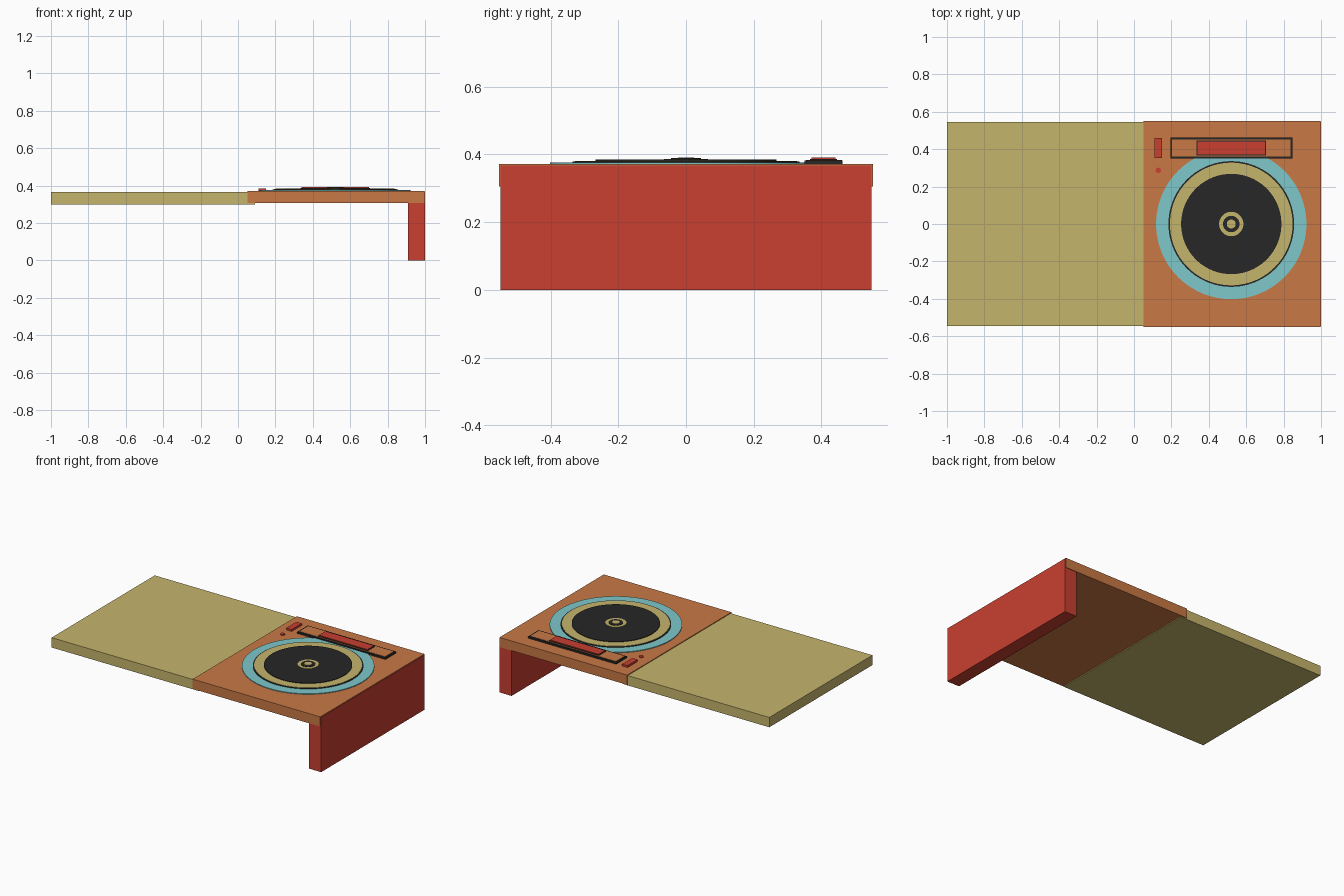
import bpy
import math

if "Cube" in bpy.data.objects:
    bpy.data.objects.remove(bpy.data.objects["Cube"])


def material(name, rgb):
    m = bpy.data.materials.new(name)
    m.diffuse_color = (*rgb, 1)
    m.use_nodes = True
    m.node_tree.nodes["Principled BSDF"].inputs["Base Color"].default_value = m.diffuse_color
    return m


TAN = material("tan", (0.56, 0.46, 0.15))
ORANGE = material("orange", (0.58, 0.19, 0.06))
RED = material("red", (0.58, 0.05, 0.03))
CYAN = material("cyan", (0.21, 0.58, 0.60))
DARK = material("dark", (0.02, 0.02, 0.02))


def finish(ob, name, mat):
    ob.name = name
    ob.data.materials.append(mat)
    return ob


def box(name, x, y, z, mat):
    loc = [(a + b) / 2 for a, b in (x, y, z)]
    bpy.ops.mesh.primitive_cube_add(size=1, location=loc)
    ob = bpy.context.object
    ob.scale = [b - a for a, b in (x, y, z)]
    bpy.ops.object.transform_apply(location=False, rotation=False, scale=True)
    return finish(ob, name, mat)


def disc(name, x, y, r, z0, z1, mat, sides=96):
    bpy.ops.mesh.primitive_cylinder_add(vertices=sides, radius=r, depth=z1 - z0,
                                        location=(x, y, (z0 + z1) / 2))
    ob = finish(bpy.context.object, name, mat)
    bpy.ops.object.shade_smooth_by_angle(angle=math.radians(30))
    return ob


# Table top, end panel and player deck
box("table_top", (-1, 0.09), (-0.546, 0.546), (0.30, 0.366), TAN)
box("end_panel", (0.91, 1), (-0.548, 0.548), (0, 0.367), RED)
box("player_deck", (0.05, 0.996), (-0.552, 0.552), (0.306, 0.371), ORANGE)

# Stacked turntable discs: name, radius, top height, material
layers = [
    ("platter_rim", 0.402, 0.376, CYAN),
    ("platter_groove", 0.336, 0.379, DARK),
    ("platter_mat", 0.328, 0.381, TAN),
    ("record", 0.268, 0.385, DARK),
    ("record_label", 0.065, 0.387, TAN),
    ("label_ring", 0.044, 0.389, DARK),
    ("spindle_cap", 0.024, 0.391, TAN),
]
base = 0.369
for name, radius, top, mat in layers:
    disc(name, 0.52, 0, radius, base, top, mat)
    base = top - 0.001

# Control panel with display, switch and indicator button
box("panel_frame", (0.194, 0.848), (0.350, 0.462), (0.369, 0.382), DARK)
box("panel_face", (0.204, 0.838), (0.360, 0.452), (0.380, 0.384), ORANGE)
box("display_border", (0.335, 0.705), (0.366, 0.446), (0.383, 0.387), DARK)
box("display", (0.340, 0.700), (0.371, 0.441), (0.386, 0.391), RED)
box("slide_switch", (0.110, 0.150), (0.354, 0.461), (0.369, 0.384), RED)
disc("indicator_button", 0.13, 0.287, 0.014, 0.369, 0.377, RED, 32)
